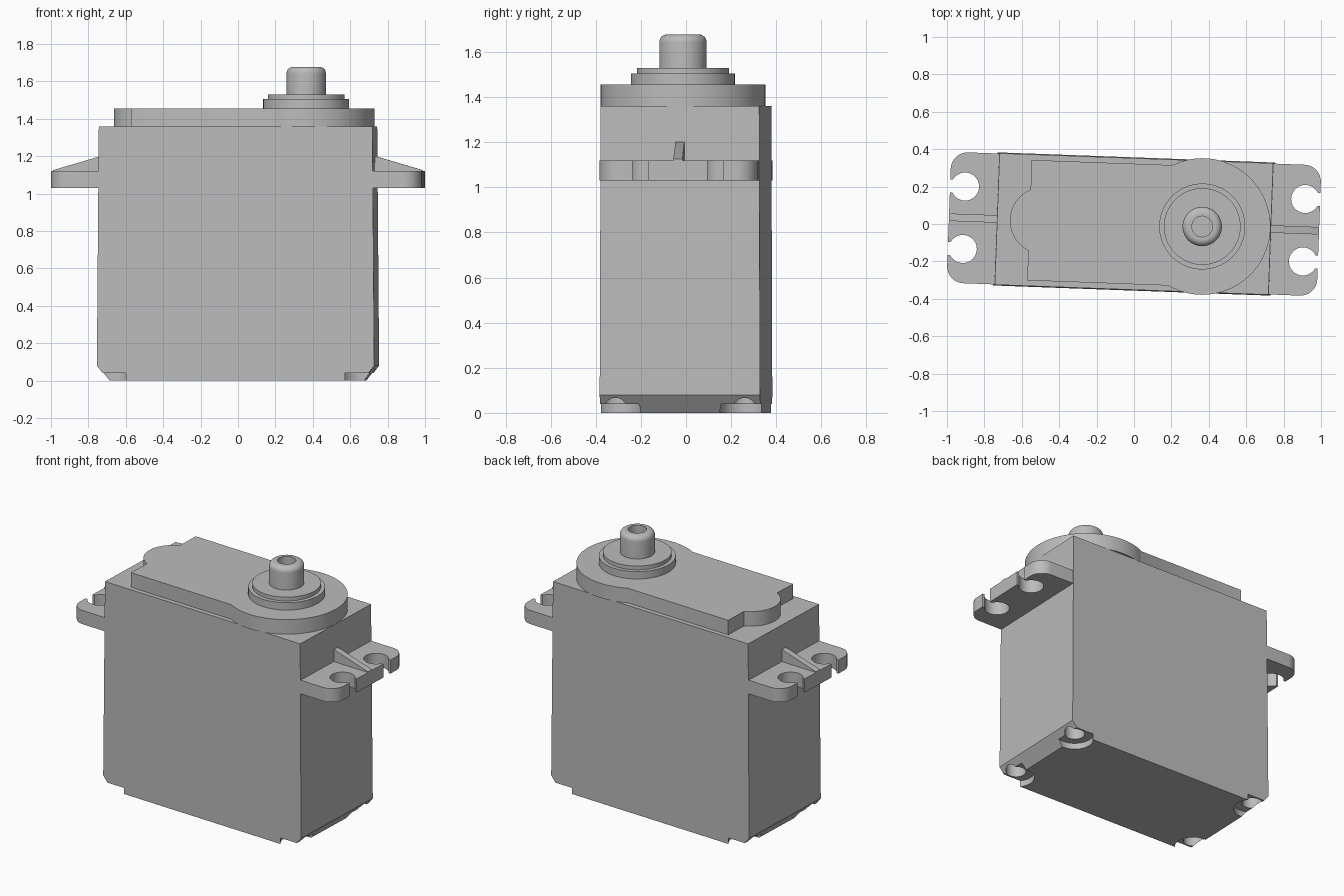
import bpy
import bmesh
from math import sin, cos, pi, radians, asin
from mathutils import Matrix

cube = bpy.data.objects.get("Cube")
if cube:
    bpy.data.objects.remove(cube, do_unlink=True)

YAW = Matrix.Rotation(radians(-2.1), 4, 'Z')   # whole unit sits slightly turned
SHAFT_X = 0.365

grey = bpy.data.materials.new("grey plastic")
grey.use_nodes = True
colour = (0.5, 0.5, 0.5, 1)
grey.diffuse_color = colour
grey.node_tree.nodes["Principled BSDF"].inputs["Base Color"].default_value = colour


def arc(cx, cy, r, start, end, n=24):
    """Points along an arc, angles in radians."""
    steps = [start + (end - start) * i / n for i in range(n + 1)]
    return [(cx + r * cos(a), cy + r * sin(a)) for a in steps]


def finish(bm, name):
    bmesh.ops.remove_doubles(bm, verts=bm.verts, dist=1e-5)
    bmesh.ops.recalc_face_normals(bm, faces=bm.faces)
    mesh = bpy.data.meshes.new(name)
    bm.to_mesh(mesh)
    bm.free()
    mesh.materials.append(grey)
    obj = bpy.data.objects.new(name, mesh)
    bpy.context.collection.objects.link(obj)
    return obj


def prism(name, outline, height, origin=(0, 0, 0), upright=False):
    """Extrude an xy outline up z, or an xz outline along y when upright."""
    bm = bmesh.new()
    if upright:
        verts = [bm.verts.new((x, 0, z)) for x, z in outline]
        push = (0, height, 0)
    else:
        verts = [bm.verts.new((x, y, 0)) for x, y in outline]
        push = (0, 0, height)
    face = bm.faces.new(verts)
    top = bmesh.ops.extrude_face_region(bm, geom=[face])["geom"]
    moved = [v for v in top if isinstance(v, bmesh.types.BMVert)]
    bmesh.ops.translate(bm, verts=moved, vec=push)
    bmesh.ops.translate(bm, verts=bm.verts, vec=origin)
    return finish(bm, name)


def lathe(name, profile, x):
    """Spin an (r, z) profile about the vertical axis through x."""
    bm = bmesh.new()
    verts = [bm.verts.new((x + r, 0, z)) for r, z in profile]
    edges = [bm.edges.new(pair) for pair in zip(verts, verts[1:])]
    bmesh.ops.spin(bm, geom=verts + edges, cent=(x, 0, 0), axis=(0, 0, 1),
                   angle=2 * pi, steps=64)
    return finish(bm, name)


def carve(obj, cutter):
    mod = obj.modifiers.new("cut", 'BOOLEAN')
    mod.operation = 'DIFFERENCE'
    mod.solver = 'EXACT'
    mod.object = cutter
    bpy.context.view_layer.objects.active = obj
    bpy.ops.object.modifier_apply(modifier=mod.name)
    bpy.data.objects.remove(cutter, do_unlink=True)


parts = []

# Case: drafted block with chamfered lower ends
case = prism("case", [(-0.68, 0), (0.68, 0), (0.742, 0.08), (0.732, 1.36),
                      (-0.732, 1.36), (-0.742, 0.08)], 0.712, (0, -0.356, 0), True)
for v in case.data.vertices:
    v.co.y *= 1 - 0.012 * v.co.z / 1.36
parts.append(case)

# Round corner recesses and screw holes underneath
for sx in (-1, 1):
    for sy in (-1, 1):
        for radius, depth in ((0.111, 0.04), (0.06, 0.16)):
            circle = arc(sx * 0.672, sy * 0.286, radius, 0, 2 * pi, 40)[:-1]
            carve(case, prism("cutter", circle, depth + 0.1, (0, 0, -0.1)))

# Mounting ears with open keyhole slots, and a sloping rib on each
gap = asin(0.035 / 0.075)
half = [(0.99, 0.132)]
half += arc(0.91, 0.167, 0.075, -gap, gap - 2 * pi, 36)
half += [(0.99, 0.202)] + arc(0.90, 0.26, 0.09, 0, pi / 2, 12) + [(0.70, 0.35)]
ear = half + [(x, -y) for x, y in reversed(half)]
rib = [(0.70, 1.10), (0.99, 1.10), (0.99, 1.125), (0.735, 1.20), (0.70, 1.20)]
for side, sx in (("left", 1), ("right", -1)):
    parts.append(prism(side + "_ear", [(sx * x, y) for x, y in ear], 0.09, (0, 0, 1.03)))
    parts.append(prism(side + "_rib", [(sx * x, z) for x, z in rib], 0.04,
                       (0, -0.02, 0), True))

# Raised lid: big round end, straight sides, small round nose
big = asin(0.322 / 0.365)
nose = asin(0.163 / 0.179)
lid = arc(SHAFT_X, 0, 0.365, big - pi, pi - big, 64)
lid += [(-0.56, 0.322)]
lid += arc(-0.485, 0, 0.179, pi - nose, pi + nose)
lid += [(-0.56, -0.322)]
parts.append(prism("lid", lid, 0.096, (0, 0, 1.36)))

# Stepped bearing collar
parts.append(lathe("bearing_collar", [(0, 1.44), (0.23, 1.44), (0.23, 1.505),
                   (0.205, 1.505), (0.205, 1.53), (0, 1.53)], SHAFT_X))

# Output shaft with rounded rim and centre bore
rim = arc(0.07, 1.643, 0.035, 0, pi / 2, 8)
parts.append(lathe("output_shaft", [(0, 1.52), (0.105, 1.52)] + rim
                   + [(0.055, 1.678), (0.055, 1.56), (0, 1.56)], SHAFT_X))

for obj in parts:
    obj.data.transform(YAW)
    bpy.ops.object.select_all(action='DESELECT')
    obj.select_set(True)
    bpy.context.view_layer.objects.active = obj
    bpy.ops.object.shade_smooth_by_angle(angle=radians(30))
